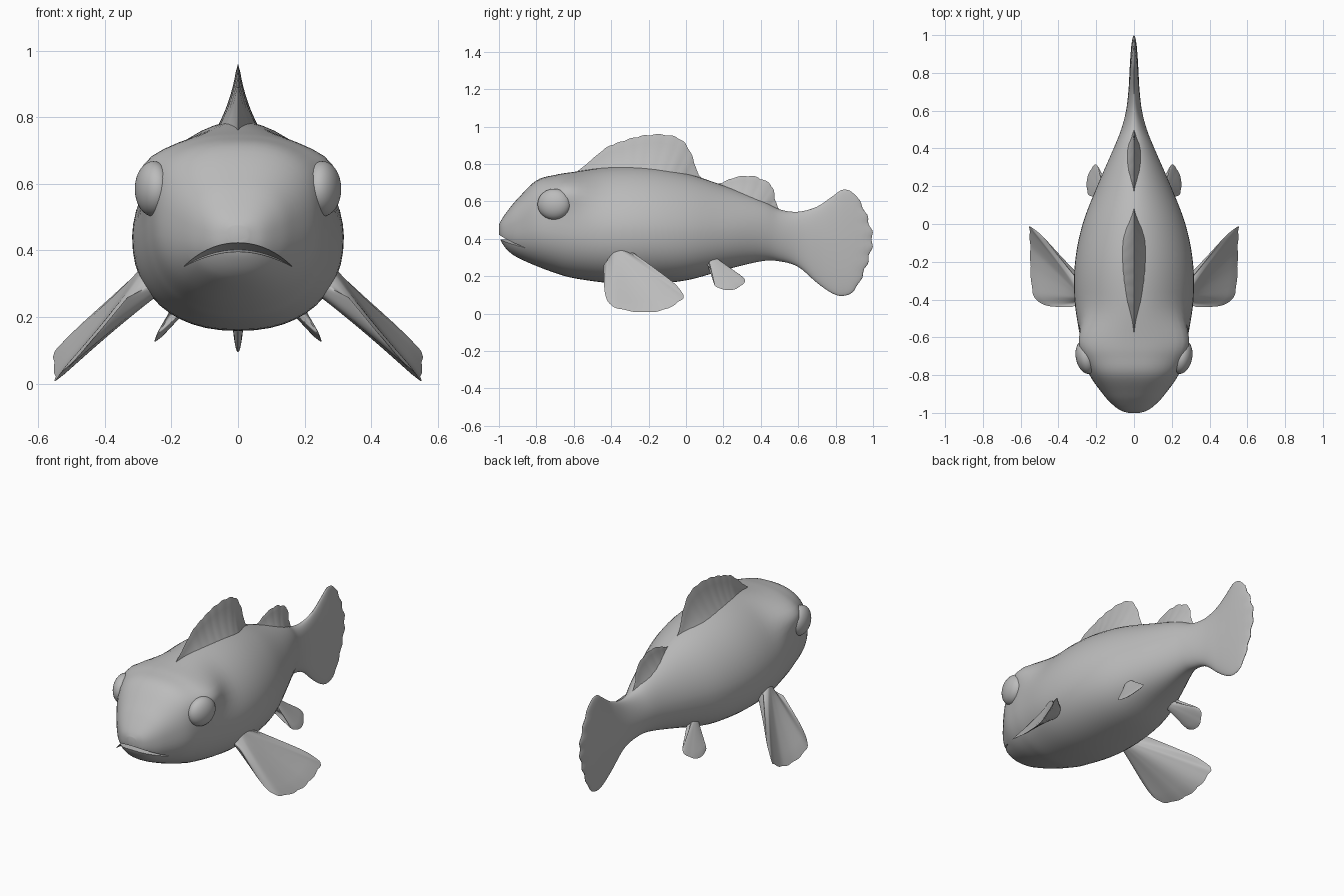
import bpy, bmesh, math
from mathutils import Vector, Matrix

if "Cube" in bpy.data.objects:
    bpy.data.objects.remove(bpy.data.objects["Cube"])

skin = bpy.data.materials.new("plain_grey")
skin.diffuse_color = (0.5, 0.5, 0.5, 1)
skin.use_nodes = True
skin.node_tree.nodes["Principled BSDF"].inputs["Base Color"].default_value = skin.diffuse_color


def spline(points, steps):
    """Smooth curve through points of any dimension."""
    pts = [Vector(p) for p in points]
    out = []
    for i in range(len(pts) - 1):
        p0, p1 = pts[max(i - 1, 0)], pts[i]
        p2, p3 = pts[i + 1], pts[min(i + 2, len(pts) - 1)]
        for s in range(steps):
            t = s / steps
            out.append(0.5 * (2 * p1 + (p2 - p0) * t
                              + (2 * p0 - 5 * p1 + 4 * p2 - p3) * t ** 2
                              + (3 * p1 - p0 - 3 * p2 + p3) * t ** 3))
    out.append(pts[-1])
    return out


def ramp(x, lo, hi, a, b):
    """Smooth change from a to b as x goes from lo to hi."""
    t = max(0, min(1, (x - lo) / (hi - lo)))
    return a + (b - a) * t * t * (3 - 2 * t)


def finish(name, bm):
    bmesh.ops.recalc_face_normals(bm, faces=bm.faces)
    mesh = bpy.data.meshes.new(name)
    bm.to_mesh(mesh)
    bm.free()
    mesh.materials.append(skin)
    ob = bpy.data.objects.new(name, mesh)
    bpy.context.collection.objects.link(ob)
    return ob


def smooth(ob, angle=45):
    bpy.ops.object.select_all(action='DESELECT')
    ob.select_set(True)
    bpy.context.view_layer.objects.active = ob
    bpy.ops.object.shade_smooth_by_angle(angle=math.radians(angle))


def skin_rings(bm, rings):
    n = len(rings[0])
    for a, b in zip(rings, rings[1:]):
        for i in range(n):
            j = (i + 1) % n
            bm.faces.new((a[i], a[j], b[j], b[i]))
    bm.faces.new(rings[0])
    bm.faces.new(rings[-1])


# Body and tail fin: sections given as y, top, bottom, half width
stations = [
    (-1.0, .475, .42, .03), (-.985, .505, .38, .075), (-.95, .555, .335, .12),
    (-.9, .615, .30, .165), (-.8, .712, .255, .235), (-.7, .742, .218, .265),
    (-.6, .758, .19, .285), (-.4, .785, .163, .315), (-.2, .785, .16, .312),
    (0, .75, .178, .272), (.2, .685, .232, .195), (.4, .61, .28, .108),
    (.5, .558, .28, .068), (.6, .545, .25, .042), (.7, .572, .165, .03),
    (.78, .625, .11, .025), (.84, .663, .095, .022), (.9, .64, .125, .018),
    (.96, .545, .24, .012), (.99, .46, .33, .006), (1.0, .41, .39, .002)]
bm = bmesh.new()
rings = []
for y, top, bot, hw in spline(stations, 5):
    # Flat-topped head, ridged back, elliptical tail, widest below the middle
    upper = 2 / (ramp(y, -.7, -.4, 2.5, 1.8) if y < 0 else ramp(y, .2, .5, 1.8, 2))
    lower = 2 / ramp(y, .1, .5, 2.25, 2)
    mid = bot + (top - bot) * (ramp(y, -.7, -.4, .5, .45) if y < 0
                               else ramp(y, .1, .5, .45, .5))
    ring = []
    for k in range(48):
        a = 2 * math.pi * k / 48
        c, s = math.cos(a), math.sin(a)
        power = upper if s > 0 else lower
        x = hw * math.copysign(abs(c) ** power, c)
        z = mid + ((top - mid) * abs(s) ** power if s > 0
                   else (bot - mid) * abs(s) ** power)
        # Brow swelling above and behind each eye
        brow = .052 * math.exp(-((y + .63) / .12) ** 2 - ((z - .665) / .08) ** 2)
        x += math.copysign(brow * min(1, abs(x) / .2), x)
        # Wavy trailing edge of the tail
        wave = .006 * math.sin(z * 75) * max(0, min(1, (y - .88) / .06))
        ring.append(bm.verts.new((x, y + wave - .003 * (y > .95), z)))
    rings.append(ring)
skin_rings(bm, rings)
body = finish("body_and_tail", bm)

# Mouth slot: a thin wedge bent downwards at the corners
bm = bmesh.new()
rings = []
for k in range(25):
    x = -.22 + .44 * k / 24
    z = .412 - 1.9 * x * x
    rings.append([bm.verts.new(p) for p in
                  ((x, -1.1, z + .026), (x, -1.1, z - .02), (x, -.855, z - .01))])
skin_rings(bm, rings)
cutter = finish("mouth_cutter", bm)
cutter.hide_render = True
cut = body.modifiers.new("mouth", 'BOOLEAN')
cut.operation, cut.solver, cut.object = 'DIFFERENCE', 'EXACT', cutter
bpy.context.view_layer.objects.active = body
bpy.ops.object.modifier_apply(modifier="mouth")
bpy.data.objects.remove(cutter)
smooth(body, 40)


def fin(name, root_a, root_b, outline, normal, flare, thick, scallops):
    """Fin fanning from a root line to a scalloped edge, thick at the root."""
    bm = bmesh.new()
    edge = spline(outline, 7)
    a, b, normal = Vector(root_a), Vector(root_b), Vector(normal).normalized()
    rows = 12
    for side in (1, -1):
        grid = []
        for i, tip in enumerate(edge):
            u = i / (len(edge) - 1)
            root = a.lerp(b, u)
            fade = math.sin(math.pi * u)
            rim = tip + (tip - root).normalized() * .007 * fade * (
                abs(math.sin(math.pi * scallops * u)) - .6)
            line = []
            for j in range(rows + 1):
                v = j / rows
                h = (flare * (1 - v) ** 2 + thick * (1 - v) ** .5) * max(fade, 0) ** .5
                line.append(bm.verts.new(root.lerp(rim, v) + normal * h * side))
            grid.append(line)
        for p, q in zip(grid, grid[1:]):
            for j in range(rows):
                bm.faces.new((p[j], q[j], q[j + 1], p[j + 1]))
    bmesh.ops.remove_doubles(bm, verts=bm.verts, dist=.0003)
    bmesh.ops.holes_fill(bm, edges=[e for e in bm.edges if e.is_boundary], sides=0)
    smooth(finish(name, bm), 60)


# Fins along the back
front_edge = [(-.60, .745), (-.52, .81), (-.43, .885), (-.36, .915), (-.28, .94),
              (-.2, .955), (-.1, .955), (-.02, .925), (.03, .85), (.06, .76),
              (.10, .71), (.17, .685)]
fin("front_back_fin", (0, -.52, .70), (0, .10, .66),
    [(0, y, z) for y, z in front_edge], (1, 0, 0), .10, .02, 13)
rear_edge = [(.12, .69), (.19, .70), (.25, .725), (.33, .737), (.40, .722),
             (.46, .68), (.477, .61), (.50, .56), (.57, .54)]
fin("rear_back_fin", (0, .17, .64), (0, .50, .50),
    [(0, y, z) for y, z in rear_edge], (1, 0, 0), .05, .015, 8)

# Paired side fins and eyes
side_edge = [(-.44, .26), (-.437, .14), (-.42, .07), (-.37, .03), (-.24, .008),
             (-.12, .02), (-.03, .07), (-.015, .10), (-.06, .16), (-.15, .23),
             (-.28, .325)]
belly_edge = [(.10, .275), (.14, .23), (.15, .19), (.155, .15), (.2, .129),
              (.27, .134), (.31, .165), (.305, .195), (.25, .225), (.17, .275)]
for label, s in (("right", 1), ("left", -1)):
    fin(label + "_side_fin", (s * .25, -.41, .30), (s * .26, -.32, .33),
        [(s * min(.553 - .12 * max(0, .05 - z), .335 + .82 * (.29 - z) + .2 * (y + .3)),
          y, z) for y, z in side_edge],
        (s, -.2, .82), .03, .018, 12)
    fin(label + "_belly_fin", (s * .13, .10, .28), (s * .13, .15, .30),
        [(s * (.19 + .72 * (.21 - z) - .12 * (y - .22)), y, z) for y, z in belly_edge],
        (s, .12, .72), .02, .018, 5)
    bm = bmesh.new()
    place = (Matrix.Translation((s * .254, -.705, .585))
             @ Matrix.Rotation(math.radians(-12 * s), 4, 'Z')
             @ Matrix.Diagonal((.054, .09, .083, 1)))
    bmesh.ops.create_uvsphere(bm, u_segments=32, v_segments=16, radius=1, matrix=place)
    smooth(finish(label + "_eye", bm))
